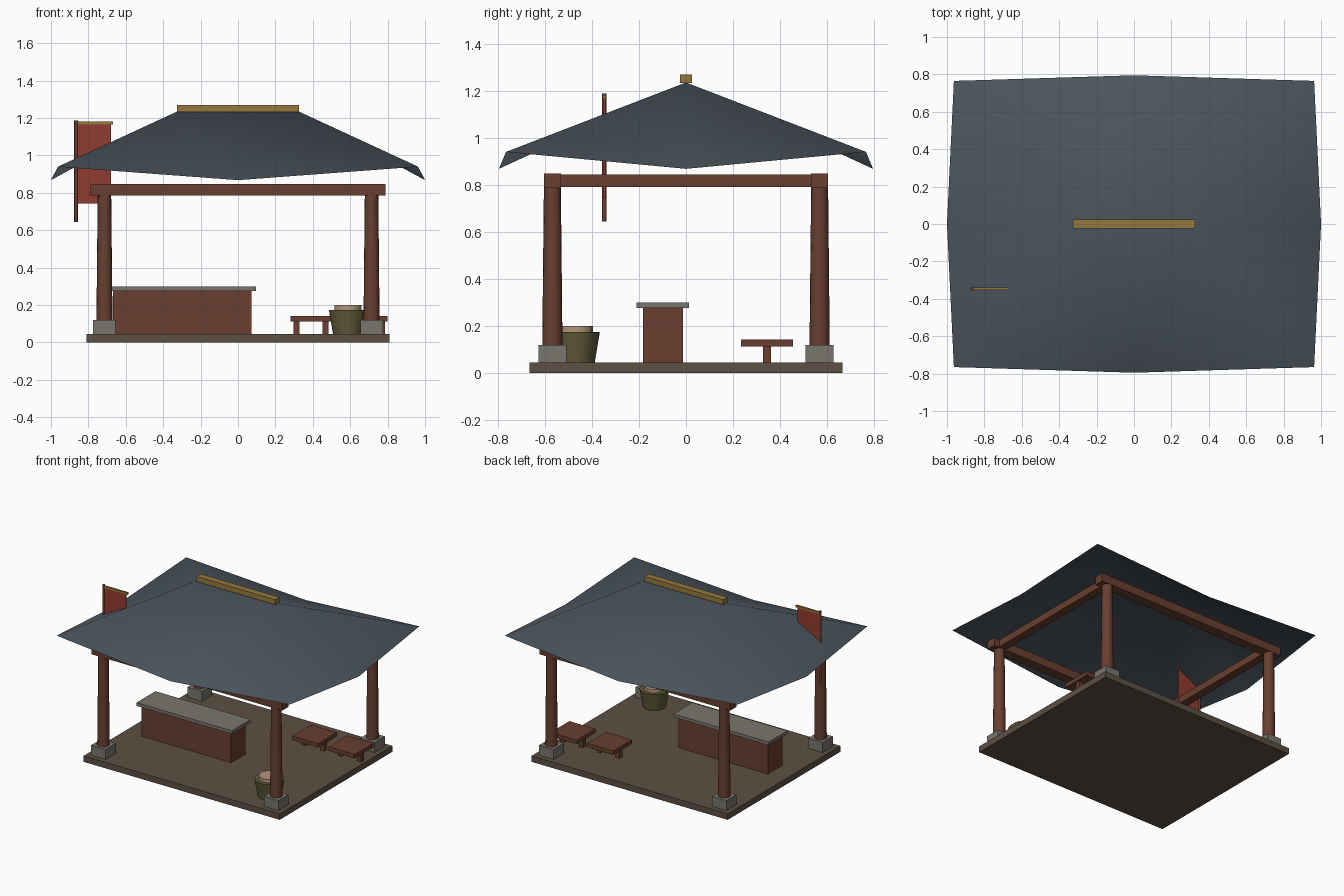
import bpy, bmesh
from mathutils import Vector

if "Cube" in bpy.data.objects:
    bpy.data.objects.remove(bpy.data.objects["Cube"])


def mat(name, r, g, b):
    m = bpy.data.materials.new(name)
    m.diffuse_color = (r, g, b, 1)
    m.use_nodes = True
    m.node_tree.nodes["Principled BSDF"].inputs["Base Color"].default_value = m.diffuse_color
    return m


WOOD = mat("red_wood", 0.14, 0.05, 0.03)
FLOOR = mat("floor_wood", 0.11, 0.08, 0.055)
TILE = mat("slate", 0.07, 0.09, 0.11)
GOLD = mat("gold", 0.30, 0.19, 0.045)
STONE = mat("stone", 0.19, 0.18, 0.155)
RED = mat("red_cloth", 0.28, 0.045, 0.03)
OLIVE = mat("olive", 0.12, 0.105, 0.04)
TAN = mat("tan", 0.45, 0.31, 0.19)


def finish(name, bm, material):
    me = bpy.data.meshes.new(name)
    bm.to_mesh(me)
    bm.free()
    ob = bpy.data.objects.new(name, me)
    bpy.context.collection.objects.link(ob)
    me.materials.append(material)
    return ob


def box(name, x, y, z, material):
    """Box from (min, max) pairs."""
    bm = bmesh.new()
    bmesh.ops.create_cube(bm, size=1)
    for v in bm.verts:
        v.co = Vector([(a + b) / 2 + c * (b - a) for (a, b), c in zip((x, y, z), v.co)])
    return finish(name, bm, material)


def tube(name, x, y, z, r0, r1, material, sides=16):
    """Upright tapered cylinder with smooth sides and flat caps."""
    bm = bmesh.new()
    bmesh.ops.create_cone(bm, cap_ends=True, segments=sides, radius1=r0, radius2=r1,
                          depth=z[1] - z[0])
    bmesh.ops.translate(bm, verts=bm.verts, vec=(x, y, sum(z) / 2))
    for f in bm.faces:
        f.smooth = len(f.verts) == 4
    for e in bm.edges:
        e.smooth = all(f.smooth for f in e.link_faces)
    return finish(name, bm, material)


def around(c, half):
    return (c - half, c + half)


# Floor
box("floor", (-0.81, 0.81), (-0.665, 0.665), (0, 0.045), FLOOR)

# Posts on stone footings
PX, PY = 0.714, 0.568
for sx, side in ((-1, "left"), (1, "right")):
    for sy, end in ((-1, "front"), (1, "back")):
        x, y = sx * PX, sy * PY
        box(f"{end}_{side}_footing", around(x, 0.06), around(y, 0.06), (0.045, 0.12), STONE)
        tube(f"{end}_{side}_post", x, y, (0.12, 0.80), 0.043, 0.036, WOOD)

# Beams
for s, end in ((-1, "front"), (1, "back")):
    box(f"{end}_beam", (-0.788, 0.788), around(s * PY, 0.036), (0.786, 0.848), WOOD)
for s, side in ((-1, "left"), (1, "right")):
    box(f"{side}_beam", around(s * PX, 0.03), (-PY, PY), (0.79, 0.843), WOOD)

# Hipped roof sheet with lifted corners
bm = bmesh.new()
ridge = {s: bm.verts.new((s * 0.325, 0, 1.235)) for s in (-1, 1)}
corner = {(sx, sy): bm.verts.new((sx * 0.963, sy * 0.765, 0.94))
          for sx in (-1, 1) for sy in (-1, 1)}
for sy in (-1, 1):
    mid = bm.verts.new((0, sy * 0.795, 0.868))
    bm.faces.new((ridge[-1], mid, ridge[1]))
    for sx in (-1, 1):
        bm.faces.new((ridge[sx], corner[sx, sy], mid))
for sx in (-1, 1):
    mid = bm.verts.new((sx * 1.0, 0, 0.868))
    for sy in (-1, 1):
        bm.faces.new((ridge[sx], mid, corner[sx, sy]))
for f in bm.faces:
    f.normal_update()
    if f.normal.z < 0:
        f.normal_flip()
    f.smooth = True
finish("roof", bm, TILE)
box("ridge_cap", (-0.325, 0.325), around(0, 0.025), (1.232, 1.27), GOLD)

# Counter
box("counter_body", (-0.668, 0.072), (-0.183, -0.013), (0.045, 0.276), WOOD)
box("counter_top", (-0.692, 0.096), (-0.21, 0.013), (0.276, 0.30), STONE)

# Stools
for i, x in enumerate((0.39, 0.692), 1):
    box(f"stool_{i}_seat", around(x, 0.108), (0.234, 0.455), (0.112, 0.142), WOOD)
    for s, side in ((-1, "left"), (1, "right")):
        box(f"stool_{i}_{side}_leg", around(x + s * 0.078, 0.016), around(0.345, 0.017),
            (0.045, 0.112), WOOD)

# Bucket with contents
tube("bucket", 0.588, -0.468, (0.045, 0.175), 0.08, 0.102, OLIVE)
tube("bucket_contents", 0.588, -0.468, (0.17, 0.20), 0.073, 0.073, TAN)

# Hanging banner
tube("banner_pole", -0.866, -0.347, (0.645, 1.188), 0.01, 0.01, WOOD, 8)
box("banner_cloth", (-0.858, -0.68), around(-0.347, 0.005), (0.744, 1.168), RED)
box("banner_rod", (-0.87, -0.668), around(-0.347, 0.007), (1.165, 1.181), GOLD)
